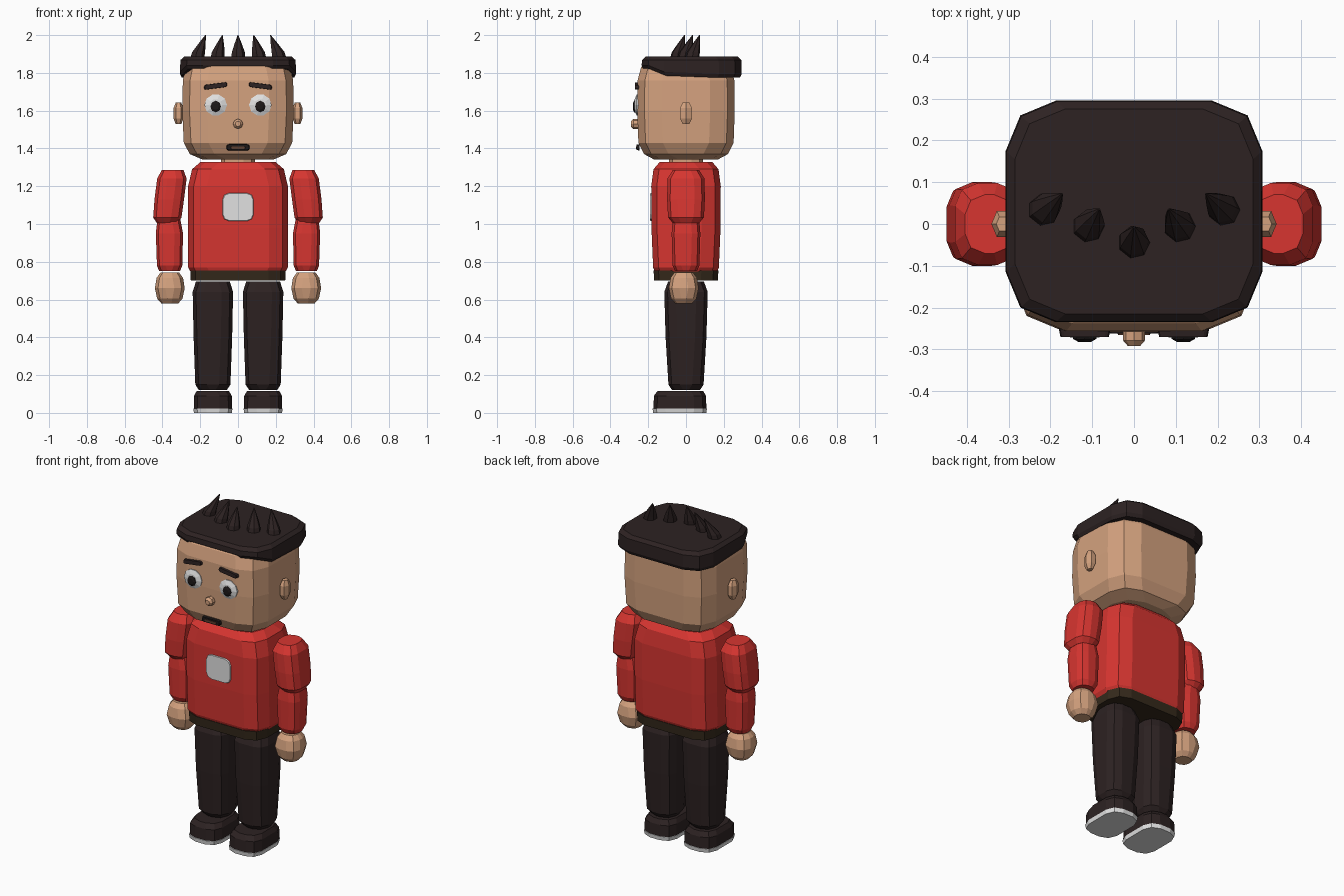
import bpy, math
from mathutils import Matrix

if "Cube" in bpy.data.objects:
    bpy.data.objects.remove(bpy.data.objects["Cube"])


def material(name, r, g, b):
    m = bpy.data.materials.new(name)
    m.diffuse_color = (r, g, b, 1)
    m.use_nodes = True
    m.node_tree.nodes["Principled BSDF"].inputs["Base Color"].default_value = m.diffuse_color
    return m


SKIN = material("skin", 0.66, 0.36, 0.21)
RED = material("red cloth", 0.68, 0.036, 0.03)
DARK = material("dark cloth and hair", 0.026, 0.016, 0.016)
BELT = material("belt brown", 0.035, 0.022, 0.011)
WHITE = material("white", 0.75, 0.75, 0.75)
BLACK = material("pupil black", 0.012, 0.009, 0.009)
LIP = material("lip brown", 0.11, 0.05, 0.03)


def add(name, verts, faces, mat, facing=False):
    me = bpy.data.meshes.new(name)
    me.from_pydata(verts, [], faces)
    if facing:  # stand a flat plate up so it faces the front
        me.transform(Matrix.Rotation(math.radians(90), 4, "X"))
    me.materials.append(mat)
    ob = bpy.data.objects.new(name, me)
    bpy.context.collection.objects.link(ob)
    return ob


def skin_rings(name, rings, mat, facing=False):
    n = len(rings[0])
    verts = [v for ring in rings for v in ring]
    faces = [(k * n + i, k * n + (i + 1) % n, (k + 1) * n + (i + 1) % n, (k + 1) * n + i)
             for k in range(len(rings) - 1) for i in range(n)]
    faces += [tuple(range(n))[::-1], tuple(range(len(verts) - n, len(verts)))]
    return add(name, verts, faces, mat, facing)


def box(name, levels, r, mat, facing=False):
    """Rounded box from bottom to top; levels are (z, half x, half y, cx, cy)."""
    rings = []
    for z, hx, hy, cx, cy in levels:
        c = min(r, hx * 0.8, hy * 0.8)
        ring = []
        for q, (sx, sy) in enumerate([(1, 1), (-1, 1), (-1, -1), (1, -1)]):
            for a in (0, 45, 90):
                t = math.radians(q * 90 + a)
                ring.append((cx + sx * (hx - c) + c * math.cos(t),
                             cy + sy * (hy - c) + c * math.sin(t), z))
        rings.append(ring)
    return skin_rings(name, rings, mat, facing)


def ball(name, centre, radii, mat, seg=8, steps=(-60, -25, 25, 60), facing=False):
    """Low-poly ellipsoid with flat ends."""
    rings = []
    for a in steps:
        c, s = math.cos(math.radians(a)), math.sin(math.radians(a))
        rings.append([(centre[0] + radii[0] * c * math.cos(2 * math.pi * i / seg),
                       centre[1] + radii[1] * c * math.sin(2 * math.pi * i / seg),
                       centre[2] + radii[2] * s) for i in range(seg)])
    return skin_rings(name, rings, mat, facing)


# Head and neck
box("head", [(1.342, .19, .17, 0, 0), (1.37, .255, .222, 0, 0), (1.43, .287, .252, 0, 0),
             (1.60, .295, .258, 0, 0), (1.76, .292, .256, 0, 0), (1.83, .278, .238, 0, 0),
             (1.86, .25, .21, 0, 0)], .13, SKIN)
box("neck", [(1.31, .09, .09, 0, 0), (1.36, .09, .09, 0, 0)], .06, SKIN)

# Hair cap, with its lower edge raised over the forehead
hair = box("hair_cap", [(1.775, .298, .256, 0, .03), (1.795, .307, .265, 0, .03),
                        (1.868, .305, .263, 0, .03), (1.886, .285, .245, 0, .03)], .12, DARK)
for v in hair.data.vertices:
    if v.co.z < 1.8 and v.co.y < -.17:
        v.co.z += .045
    elif v.co.z < 1.8 and v.co.y < 0:
        v.co.z += .01

# Hair spikes leaning back and inward
for i, (bx, by, tx, ty) in enumerate([(-.22, .03, -.172, .072), (-.112, -.01, -.083, .035),
                                      (0, -.048, 0, -.008), (.112, -.01, .083, .035),
                                      (.22, .03, .172, .072)]):
    rings = []
    for z, r, t in [(1.865, .04, 0), (1.91, .036, .2), (1.955, .02, .6), (2.0, .002, 1)]:
        x, y = bx + (tx - bx) * t, by + (ty - by) * t
        rings.append([(x + r * math.cos(k * math.tau / 7), y + r * math.sin(k * math.tau / 7), z)
                      for k in range(7)])
    skin_rings(f"hair_spike_{i + 1}", rings, DARK)

# Nose and mouth (front-facing parts use x, height, depth)
ball("nose", (0, 1.53, .266), (.029, .029, .03), SKIN, facing=True)
box("mouth", [(.245, .062, .017, 0, 1.406), (.262, .058, .014, 0, 1.406)], .014, BLACK, True)
box("lip", [(.26, .04, .007, 0, 1.404), (.265, .038, .006, 0, 1.404)], .006, LIP, True)

# Torso, chest patch and belt
box("torso", [(.745, .25, .165, 0, 0), (.77, .264, .174, 0, 0), (.98, .264, .183, 0, 0),
              (1.20, .264, .184, 0, 0), (1.29, .243, .172, 0, 0), (1.327, .2, .14, 0, 0)], .1, RED)
box("chest_patch", [(.182, .083, .075, 0, 1.09), (.19, .08, .072, 0, 1.09)], .035, WHITE, True)
box("belt", [(.70, .25, .168, 0, 0), (.755, .252, .172, 0, 0)], .09, BELT)

for s, side in ((-1, "left"), (1, "right")):
    # Face details
    ball(f"{side}_ear", (s * .315, 0, 1.586), (.029, .04, .066), SKIN, 6)
    ball(f"{side}_eye", (s * .118, 1.63, .252), (.066, .063, .023), WHITE, 10, facing=True)
    ball(f"{side}_pupil", (s * .118, 1.622, .268), (.031, .034, .016), BLACK, facing=True)
    brow = box(f"{side}_eyebrow", [(.24, .064, .014, s * .118, 1.731),
                                   (.270, .058, .012, s * .118, 1.731)], .012, DARK, True)
    for v in brow.data.vertices:
        v.co.z -= (abs(v.co.x) - .118) * .13

    # Arm
    box(f"{side}_upper_arm", [(1.005, .055, .07, s * .375, 0), (1.035, .075, .095, s * .374, 0),
                              (1.13, .078, .1, s * .364, 0), (1.24, .078, .098, s * .35, 0),
                              (1.285, .058, .07, s * .346, 0)], .055, RED)
    box(f"{side}_forearm", [(.75, .055, .058, s * .362, 0), (.78, .067, .071, s * .362, 0),
                            (.95, .072, .076, s * .363, 0), (1.03, .06, .07, s * .366, 0)], .045, RED)
    box(f"{side}_hand", [(.58, .045, .045, s * .361, -.012), (.605, .067, .067, s * .361, -.012),
                         (.66, .079, .079, s * .361, -.012), (.715, .070, .070, s * .361, -.012),
                         (.742, .05, .05, s * .361, -.012)], .055, SKIN)

    # Leg and shoe
    box(f"{side}_leg", [(.122, .075, .075, s * .133, 0), (.15, .093, .093, s * .133, 0),
                        (.40, .102, .108, s * .133, 0), (.64, .107, .115, s * .133, 0),
                        (.695, .09, .095, s * .133, 0)], .06, DARK)
    box(f"{side}_shoe", [(.024, .101, .14, s * .133, -.032), (.09, .1, .138, s * .133, -.032),
                         (.117, .085, .12, s * .133, -.03)], .065, DARK)
    box(f"{side}_sole", [(0, .1, .141, s * .133, -.033), (.024, .104, .144, s * .133, -.033)],
        .068, WHITE)
